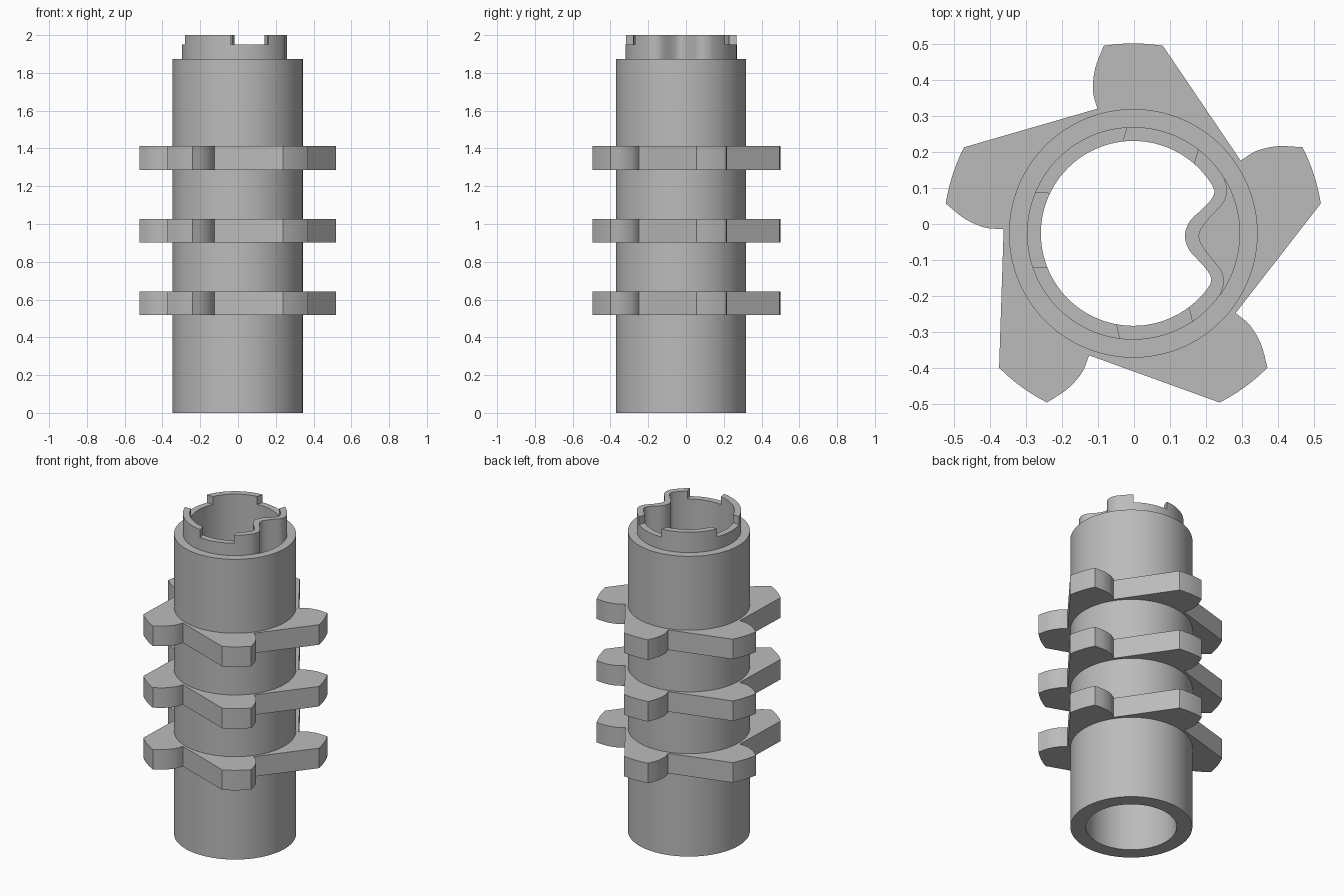
import bpy, bmesh, math
from mathutils import Vector, Matrix

if "Cube" in bpy.data.objects:
    bpy.data.objects.remove(bpy.data.objects["Cube"])

CENTRE = Vector((-0.002, -0.026, 0))
TURN = math.radians(-2)          # direction of the keyway
A0 = math.radians(33)            # half angle of the keyway
R_OUT, R_COLLAR, R_BORE = 0.345, 0.295, 0.2565
Z_TOP, Z_SLEEVE, Z_NOTCH = 2.0, 1.873, 1.95
Z_KEY, Z_FLOOR = 0.13, 0.2       # underside of the key, floor of the groove
ARC, HALF = 96, 14               # steps on the plain arc, steps on half the key

grey = bpy.data.materials.new("grey plastic")
grey.diffuse_color = (0.5, 0.5, 0.5, 1)
grey.use_nodes = True
grey.node_tree.nodes["Principled BSDF"].inputs["Base Color"].default_value = grey.diffuse_color


def finish(bm, name):
    bmesh.ops.recalc_face_normals(bm, faces=bm.faces)
    me = bpy.data.meshes.new(name)
    bm.to_mesh(me)
    bm.free()
    me.materials.append(grey)
    ob = bpy.data.objects.new(name, me)
    bpy.context.collection.objects.link(ob)
    return ob


def activate(ob):
    bpy.ops.object.select_all(action='DESELECT')
    ob.select_set(True)
    bpy.context.view_layer.objects.active = ob


def polar(r, a):
    return Vector((r * math.cos(a), r * math.sin(a)))


def spline(pts, n):
    """Smooth curve through pts, n steps."""
    p = [pts[0] * 2 - pts[1]] + pts + [pts[-1] * 2 - pts[-2]]
    out = []
    for i in range(n + 1):
        s = i / n * (len(pts) - 1)
        k = min(int(s), len(pts) - 2)
        t = s - k
        a, b, c, d = p[k:k + 4]
        out.append(0.5 * (2 * b + (c - a) * t + (2 * a - 5 * b + 4 * c - d) * t * t
                          + (3 * b - a - 3 * c + d) * t ** 3))
    return out


def loop(r, key=None):
    """Circle of radius r, or a circle whose key section follows a wave."""
    pts = [polar(r, A0 + (2 * math.pi - 2 * A0) * i / ARC) for i in range(ARC + 1)]
    if key:
        tip = Vector(key[-1])
        above = [polar(r, A0)] + [Vector(q) for q in key]
        below = [Vector((q.x, -q.y)) for q in above]
        wave = spline(below + above[-2::-1], 2 * HALF)
        pts += wave[1:-1]
    else:
        pts += [polar(r, -A0 + A0 * i / HALF) for i in range(1, 2 * HALF)]
    return pts


outer_wave = loop(R_COLLAR, [(.256, .128), (.248, .096), (.223, .065), (.198, .035), (.182, 0)])
inner_wave = loop(R_BORE, [(.221, .122), (.212, .1), (.186, .071), (.156, .04), (.143, 0)])
collar, bore, outside = loop(R_COLLAR), loop(R_BORE), loop(R_OUT)

# Tube with stepped collar, inner key and the groove behind it
bm = bmesh.new()
rot = Matrix.Rotation(TURN, 4, 'Z')


def strip(a, za, b, zb, where="all"):
    n = len(a)
    for i in range(n):
        on_arc = i < ARC
        if (where == "arc" and not on_arc) or (where == "key" and on_arc):
            continue
        j = (i + 1) % n
        quad = [(a[i], za), (a[j], za), (b[j], zb), (b[i], zb)]
        bm.faces.new([bm.verts.new(rot @ Vector((p.x, p.y, z)) + CENTRE) for p, z in quad])


strip(bore, 0, outside, 0)
strip(outside, 0, outside, Z_SLEEVE)
strip(outside, Z_SLEEVE, collar, Z_SLEEVE)
strip(collar, Z_SLEEVE, collar, Z_FLOOR, "key")
strip(collar, Z_FLOOR, outer_wave, Z_FLOOR, "key")
strip(outer_wave, Z_FLOOR, outer_wave, Z_SLEEVE, "key")
strip(outer_wave, Z_SLEEVE, outer_wave, Z_TOP)
strip(outer_wave, Z_TOP, inner_wave, Z_TOP)
strip(inner_wave, Z_TOP, inner_wave, Z_KEY)
strip(inner_wave, Z_KEY, bore, Z_KEY, "key")
strip(bore, Z_KEY, bore, 0)
bmesh.ops.remove_doubles(bm, verts=bm.verts, dist=1e-5)
tube = finish(bm, "tube")

# Three parallel-sided notches in the collar rim
bm = bmesh.new()
for deg in (72.7, 178, 283.3):
    m = (Matrix.Translation(CENTRE) @ Matrix.Rotation(math.radians(deg), 4, 'Z')
         @ Matrix.Translation((0.275, 0, Z_NOTCH + 0.1)) @ Matrix.Diagonal((0.17, 0.206, 0.2, 1)))
    bmesh.ops.create_cube(bm, size=1, matrix=m)
cutter = finish(bm, "notch_cutter")
cutter.hide_render = True
mod = tube.modifiers.new("notches", 'BOOLEAN')
mod.operation, mod.solver, mod.object = 'DIFFERENCE', 'EXACT', cutter
activate(tube)
bpy.ops.object.modifier_apply(modifier=mod.name)
bpy.data.objects.remove(cutter)
bpy.ops.object.shade_smooth_by_angle(angle=math.radians(30))

# Outline of one tooth, going clockwise: curved flank, round tip, straight back
R_TIP = 0.527
flank = spline([Vector(p) for p in ((-.099, .346), (-.1105, .385), (-.1115, .42),
                                    (-.104, .464), (-.082, .5205))], 14)
tip = [polar(R_TIP, math.radians(98.95 - 17.9 * i / 6)) for i in range(1, 7)]
root = Matrix.Rotation(math.radians(-72), 2) @ flank[0]
back = [tip[-1].lerp(root, i / 8) for i in range(1, 8)]
tooth = flank + tip + back
star = [Matrix.Rotation(math.radians(-72 * k), 2) @ p for k in range(5) for p in tooth]
hub = [p.normalized() * (R_OUT - 0.003) for p in star]

# Three toothed rings around the tube
for name, z0 in (("lower", 0.517), ("middle", 0.902), ("upper", 1.287)):
    bm = bmesh.new()
    rows = [[bm.verts.new(Vector((p.x, p.y, z)) + CENTRE) for p in pts]
            for pts, z in ((hub, z0), (star, z0), (star, z0 + 0.125), (hub, z0 + 0.125))]
    n = len(star)
    for r in range(4):
        a, b = rows[r], rows[(r + 1) % 4]
        for i in range(n):
            j = (i + 1) % n
            bm.faces.new((a[i], a[j], b[j], b[i]))
    activate(finish(bm, name + "_toothed_ring"))
    bpy.ops.object.shade_smooth_by_angle(angle=math.radians(20))
